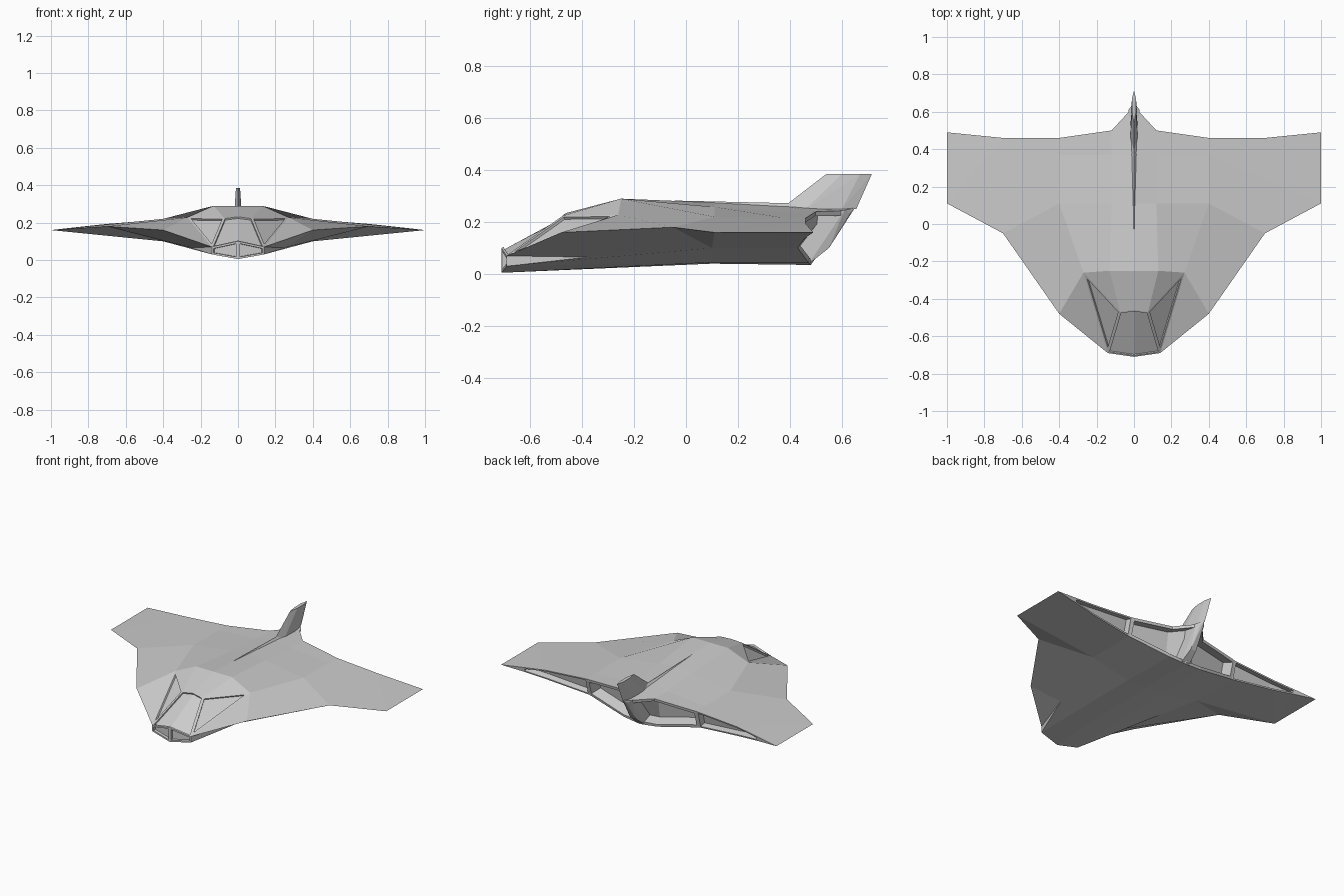
import bpy
import bmesh
from mathutils import Vector

cube = bpy.data.objects.get("Cube")
if cube:
    bpy.data.objects.remove(cube, do_unlink=True)

# Single hull colour
grey = bpy.data.materials.new("hull grey")
grey.use_nodes = True
colour = (0.6, 0.6, 0.6, 1)
grey.diffuse_color = colour
shader = next(n for n in grey.node_tree.nodes if n.type == 'BSDF_PRINCIPLED')
shader.inputs["Base Color"].default_value = colour
shader.inputs["Roughness"].default_value = 0.7


def finish(bm, name):
    mesh = bpy.data.meshes.new(name)
    bm.to_mesh(mesh)
    bm.free()
    mesh.materials.append(grey)
    obj = bpy.data.objects.new(name, mesh)
    bpy.context.collection.objects.link(obj)
    return obj


def hull_part(name, half_points):
    """Convex part, symmetric about the centre plane."""
    bm = bmesh.new()
    for x, y, z in half_points:
        for side in ((1, -1) if x else (1,)):
            bm.verts.new((x * side, y, z))
    result = bmesh.ops.convex_hull(bm, input=bm.verts[:])
    loose = {v for v in result["geom_interior"] if isinstance(v, bmesh.types.BMVert)}
    bmesh.ops.delete(bm, geom=list(loose), context='VERTS')
    bmesh.ops.recalc_face_normals(bm, faces=bm.faces[:])
    return finish(bm, name)


# Upper hull landmarks
nose_top, corner_top = (0, -.71, .10), (.14, -.69, .07)
brow, brow_side = (0, -.46, .235), (.075, -.47, .225)
roof, roof_side = (0, -.25, .29), (.13, -.25, .29)
canopy_corner = (.27, -.26, .228)
spine_mid, back_mid, wing_mid = (0, .11, .275), (.12, .11, .258), (.40, .11, .22)
spine_aft, back_aft, wing_aft = (0, .37, .262), (.12, .37, .24), (.40, .37, .217)
tail, tail_side, root_top = (0, .63, .245), (.12, .50, .24), (.40, .46, .215)
flap_top, outer_top = (.70, .46, .193), (.85, .475, .177)

# Wing edge landmarks
edge_front, edge_mid = (.40, -.48, .16), (.70, -.05, .18)
tip_front, tip_back = (1, .11, .16), (1, .49, .16)

# Lower hull landmarks
nose_low, corner_low, cheek = (0, -.71, .005), (.14, -.69, .03), (.25, -.38, .065)
keel, keel_side, wing_low = (0, .10, .04), (.13, .10, .045), (.40, .10, .10)
keel_end, bilge_end, root_low = (0, .48, .035), (.12, .47, .045), (.40, .43, .10)
flap_low, outer_low = (.70, .45, .13), (.85, .47, .147)

bm = bmesh.new()
corners = {}


def vert(point, side):
    key = (point[0] * side, point[1], point[2])
    if key not in corners:
        corners[key] = bm.verts.new(key)
    return corners[key]


def panel(points, side):
    unique = list(dict.fromkeys(points))
    if len(unique) < 3:
        return None
    return bm.faces.new([vert(p, side) for p in unique])


def strip(first, second, side):
    """Panels between two lines; repeated points collapse to triangles."""
    return [panel((first[i], first[i + 1], second[i + 1], second[i]), side)
            for i in range(len(first) - 1)]


windshield, side_windows, nose_panes, inner_bays, outer_bays = [], [], [], [], []
for side in (1, -1):
    # Top, from the centre line out to the wing edge
    centre = [nose_top, brow, roof, spine_mid, spine_aft, tail]
    shoulder = [corner_top, brow_side, roof_side, back_mid, back_aft, tail_side]
    outer = [corner_top, canopy_corner, canopy_corner, wing_mid, wing_aft, root_top]
    edge = [corner_top, edge_front, edge_front, edge_mid, tip_front, flap_top]
    windshield.append(strip(centre, shoulder, side)[0])
    side_windows.append([strip(shoulder, outer, side)[0]])
    strip(outer, edge, side)
    strip([flap_top, outer_top, tip_back], [tip_front] * 3, side)

    # Underside
    strip([nose_low, keel, keel_end], [corner_low, keel_side, bilge_end], side)
    strip([corner_low, corner_low, keel_side, bilge_end],
          [corner_low, cheek, wing_low, root_low], side)
    strip([corner_low, cheek, cheek, wing_low, wing_low, root_low],
          [corner_top, corner_top, edge_front, edge_mid, tip_front, flap_low], side)
    strip([flap_low, outer_low, tip_back], [tip_front] * 3, side)

    # Nose and trailing edge
    nose_panes.append([panel((nose_top, corner_top, corner_low, nose_low), side)])
    rear = strip([tail, tail_side, root_top, flap_top, outer_top, tip_back],
                 [keel_end, bilge_end, root_low, flap_low, outer_low, tip_back], side)
    inner_bays.append(rear[:2])
    outer_bays.append(rear[2:4])

bmesh.ops.recalc_face_normals(bm, faces=bm.faces[:])


def recess(faces, frame, depth):
    """Leave a frame around the faces and sink them straight back."""
    for thickness in (frame, .001):
        bmesh.ops.inset_region(bm, faces=faces, thickness=thickness, depth=0,
                               use_even_offset=True, use_boundary=True)
    direction = Vector()
    for face in faces:
        face.normal_update()
        direction -= face.normal * face.calc_area()
    offset = direction.normalized() * depth
    bmesh.ops.translate(bm, verts=list({v for f in faces for v in f.verts}), vec=offset)


# Sunken glazing and engine bays
recess(windshield, .008, .010)
for window in side_windows:
    recess(window, .010, .010)
for pane in nose_panes:
    recess(pane, .010, .018)
for bay in inner_bays:
    recess(bay, .018, .07)
for bay in outer_bays:
    recess(bay, .009, .04)
finish(bm, "hull")

# Post between the engine bays
hull_part("tail_post", [(.03, .40, .24), (.03, .61, .245), (0, .65, .255),
                        (.015, .63, .235), (.02, .55, .10), (.03, .47, .037), (.03, .40, .05)])

# Upright fin with a diamond section
hull_part("tail_fin", [(0, .38, .262), (.02, .46, .25), (.016, .60, .25), (0, .655, .25),
                       (0, .54, .385), (.011, .60, .385), (.011, .67, .385), (0, .715, .385)])

# Low ridge leading into the fin
hull_part("spine_ridge", [(0, -.06, .283), (.02, .42, .25), (0, .42, .272), (.02, .60, .243)])
